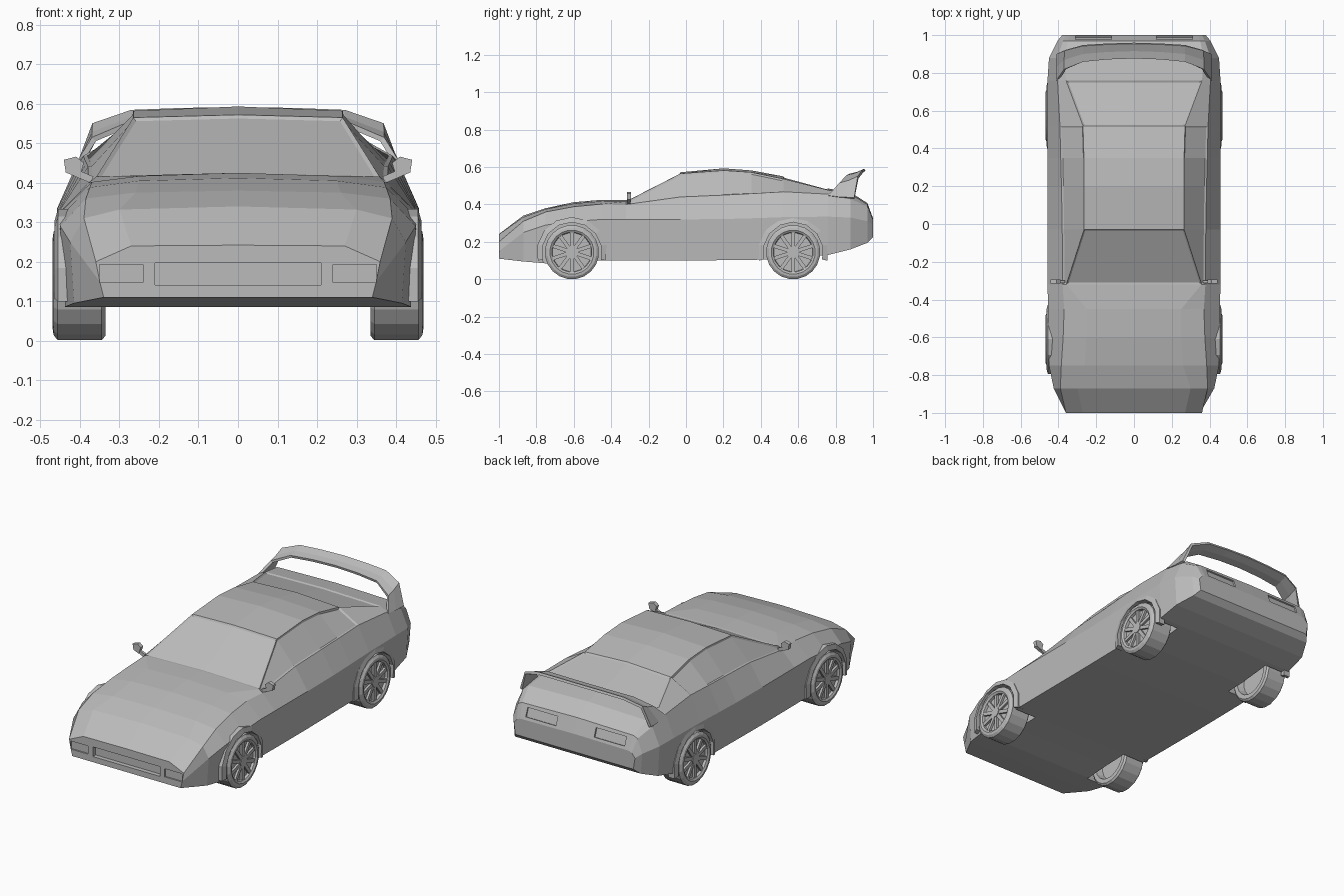
import bpy, bmesh, math
from mathutils import Matrix, Vector

if "Cube" in bpy.data.objects:
    bpy.data.objects.remove(bpy.data.objects["Cube"])

grey = bpy.data.materials.new("plain_grey")
grey.diffuse_color = (0.5, 0.5, 0.5, 1)
grey.use_nodes = True
grey.node_tree.nodes["Principled BSDF"].inputs["Base Color"].default_value = grey.diffuse_color


def finish(name, bm):
    bmesh.ops.remove_doubles(bm, verts=bm.verts, dist=1e-5)
    bmesh.ops.recalc_face_normals(bm, faces=bm.faces)
    me = bpy.data.meshes.new(name)
    bm.to_mesh(me)
    bm.free()
    me.materials.append(grey)
    ob = bpy.data.objects.new(name, me)
    bpy.context.collection.objects.link(ob)
    return ob


def grid(bm, rows, close=False):
    """Skin rows of points with quads."""
    vs = [[bm.verts.new(p) for p in row] for row in rows]
    n = len(rows[0])
    for a, b in zip(vs, vs[1:]):
        for i in range(n if close else n - 1):
            j = (i + 1) % n
            bm.faces.new((a[i], a[j], b[j], b[i]))
    return vs


def box(bm, centre, size, rot=Matrix()):
    m = Matrix.Translation(centre) @ rot @ Matrix.Diagonal((*size, 1))
    bmesh.ops.create_cube(bm, size=1, matrix=m)


def apply_mod(ob, kind, **props):
    m = ob.modifiers.new(kind.lower(), kind)
    for k, v in props.items():
        setattr(m, k, v)
    bpy.context.view_layer.objects.active = ob
    bpy.ops.object.modifier_apply(modifier=m.name)


def cut(ob, bm):
    cutter = finish("cutter", bm)
    cutter.hide_render = True
    apply_mod(ob, 'BOOLEAN', operation='DIFFERENCE', solver='EXACT', object=cutter)
    bpy.data.objects.remove(cutter)


# Body stations: y, bottom z, waist x z, shoulder x z, roof edge x z, centre z
stations = [
    (-1.00, .110, .350, .150, .360, .200, .270, .240, .242),
    (-0.87, .095, .425, .250, .390, .310, .300, .332, .340),
    (-0.75, .085, .450, .290, .385, .360, .260, .375, .380),
    (-0.60, .095, .455, .310, .375, .388, .250, .405, .412),
    (-0.45, .100, .456, .320, .370, .402, .250, .417, .425),
    (-0.32, .100, .457, .320, .378, .400, .358, .416, .424),
    (-0.03, .100, .458, .320, .380, .440, .265, .565, .572),
    (0.20, .102, .458, .322, .384, .450, .265, .582, .593),
    (0.35, .104, .458, .326, .388, .458, .265, .572, .582),
    (0.52, .106, .458, .332, .392, .468, .270, .537, .550),
    (0.76, .130, .458, .335, .405, .455, .360, .477, .485),
    (0.88, .160, .450, .330, .405, .430, .370, .456, .465),
    (0.97, .195, .405, .310, .375, .388, .350, .400, .407),
    (1.00, .225, .380, .290, .360, .315, .340, .322, .326),
]
rows = []
for y, zb, xw, zw, xs, zs, xr, zr, zc in stations:
    half = [(xw - .01, y, zb), (xw, y, zw), (xs, y, zs), (xr, y, zr)]
    rows.append(half + [(0, y, zc)] + [(-x, a, z) for x, a, z in reversed(half)])
bm = bmesh.new()
vs = grid(bm, rows, close=True)
bm.faces.new(vs[0])
bm.faces.new(vs[-1])
bmesh.ops.recalc_face_normals(bm, faces=bm.faces)


def faces_between(first, last, columns):
    out = []
    for f in bm.faces:
        for i in range(first, last):
            for c in columns:
                if set(f.verts) == {vs[i][c], vs[i][c + 1], vs[i + 1][c], vs[i + 1][c + 1]}:
                    out.append(f)
    return out


# Recessed windscreen, rear window and side windows
panes = [faces_between(5, 6, (3, 4)), faces_between(9, 10, (3, 4)),
         faces_between(5, 9, (2,)), faces_between(5, 9, (5,))]
for pane in panes:
    bmesh.ops.inset_region(bm, faces=pane, thickness=.009, depth=-.006, use_even_offset=True)
body = finish("car_body", bm)

# Wheel wells
WHEELS = [(s, y) for s in (-1, 1) for y in (-.61, .573)]
ZW = .145
for s, y in WHEELS:
    c = bmesh.new()
    m = Matrix.Translation((s * .46, y, ZW)) @ Matrix.Rotation(math.pi / 2, 4, 'Y')
    bmesh.ops.create_cone(c, cap_ends=True, segments=16, radius1=.163, radius2=.163, depth=.3, matrix=m)
    cut(body, c)

# Grille, front lamp and tail lamp recesses
c = bmesh.new()
box(c, (0, -1, .169), (.42, .05, .055))
cut(body, c)
for s in (-1, 1):
    c = bmesh.new()
    box(c, (s * .295, -1, .17), (.11, .016, .046))
    cut(body, c)
    c = bmesh.new()
    box(c, (s * .215, .987, .362), (.19, .02, .05), Matrix.Rotation(math.radians(20), 4, 'X'))
    cut(body, c)

# Wheels: turned tyre and rim with ten spokes, plus arch flares
profile = [(0, .448), (.104, .448), (.107, .462), (.118, .469), (.132, .467), (.145, .457),
           (.145, .345), (.135, .336), (.11, .336), (.1, .375), (0, .375)]
SEG = 20
for s, y in WHEELS:
    tag = ("left" if s < 0 else "right") + ("_front" if y < 0 else "_rear")
    bm = bmesh.new()
    grid(bm, [[(s * x, y + r * math.cos(a), ZW + r * math.sin(a))
               for a in [(k + .5) * math.tau / SEG for k in range(SEG)]] for r, x in profile], close=True)
    finish(tag + "_wheel", bm)

    bm = bmesh.new()
    for k in range(10):
        rot = Matrix.Rotation(k * math.tau / 10, 4, 'X')
        box(bm, Vector((s * .454, y, ZW)) + rot @ Vector((0, 0, .065)), (.012, .02, .084), rot)
    m = Matrix.Translation((s * .455, y, ZW)) @ Matrix.Rotation(math.pi / 2, 4, 'Y')
    bmesh.ops.create_cone(bm, cap_ends=True, segments=10, radius1=.03, radius2=.03, depth=.018, matrix=m)
    finish(tag + "_spokes", bm)

    bm = bmesh.new()
    ring = []
    for k in range(9):
        a = math.radians(-14 + k * 208 / 8)
        ring.append([(s * x, y + r * math.cos(a), ZW + r * math.sin(a))
                     for r, x in ((.16, .42), (.16, .464), (.188, .456), (.188, .42))])
    v = grid(bm, ring, close=True)
    bm.faces.new(v[0])
    bm.faces.new(v[-1])
    finish(tag + "_arch_flare", bm)

# Arched rear wing: x, front y z, rear y z
bm = bmesh.new()
half = [(.405, .76, .445, .90, .435), (.365, .82, .51, .92, .545),
        (.27, .86, .55, .945, .578), (.14, .873, .556, .953, .583)]
path = half + [(0, .878, .558, .957, .585)] + [(-r[0], *r[1:]) for r in reversed(half)]
grid(bm, [[(x, a, b), (x, (a + c) / 2, (b + d) / 2 - .004), (x, c, d)] for x, a, b, c, d in path])
wing = finish("rear_wing", bm)
apply_mod(wing, 'SOLIDIFY', thickness=.014, offset=0)

# Door mirrors: head and stalk
for s in (-1, 1):
    bm = bmesh.new()
    outline = [(.39, .45), (.41, .466), (.441, .458), (.436, .426), (.402, .412)]
    v = grid(bm, [[(s * x, y, z) for x, z in outline] for y in (-.315, -.293)], close=True)
    bm.faces.new(v[0])
    bm.faces.new(v[1])
    box(bm, (s * .39, -.305, .416), (.045, .014, .018), Matrix.Rotation(-s * .4, 4, 'Y'))
    finish(("left" if s < 0 else "right") + "_mirror", bm)
